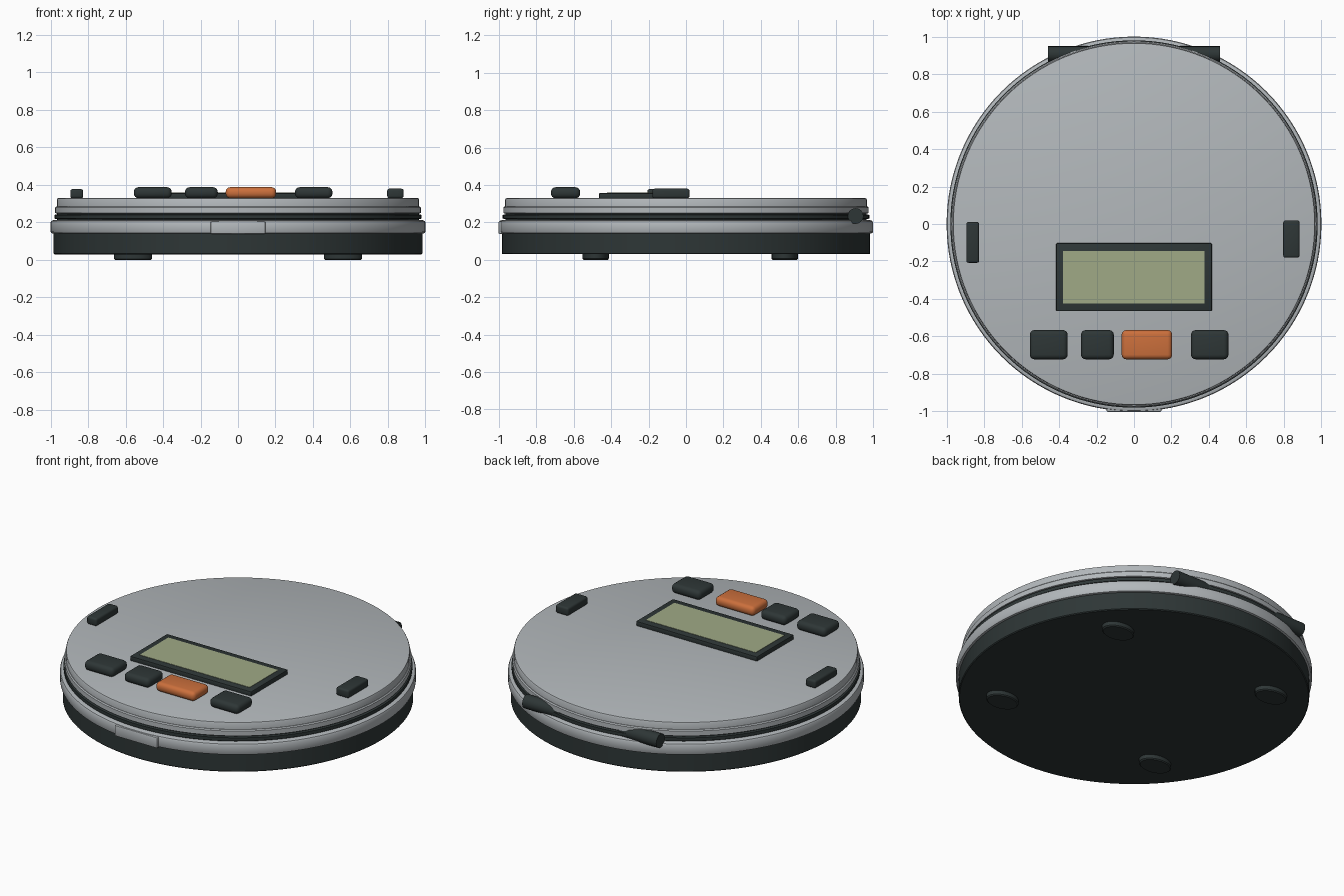
import bpy, bmesh, math

if "Cube" in bpy.data.objects:
    bpy.data.objects.remove(bpy.data.objects["Cube"])


def material(name, rgb):
    m = bpy.data.materials.new(name)
    m.diffuse_color = (*rgb, 1)
    m.use_nodes = True
    m.node_tree.nodes["Principled BSDF"].inputs["Base Color"].default_value = m.diffuse_color
    return m


SILVER = material("silver", (0.45, 0.48, 0.50))
DARK = material("charcoal", (0.027, 0.037, 0.037))
ORANGE = material("orange", (0.60, 0.16, 0.045))
GREEN = material("screen_green", (0.35, 0.40, 0.24))


def finish(name, bm, mat):
    bmesh.ops.recalc_face_normals(bm, faces=bm.faces)
    me = bpy.data.meshes.new(name)
    bm.to_mesh(me)
    bm.free()
    me.materials.append(mat)
    ob = bpy.data.objects.new(name, me)
    bpy.context.collection.objects.link(ob)
    bpy.ops.object.select_all(action='DESELECT')
    ob.select_set(True)
    bpy.context.view_layer.objects.active = ob
    bpy.ops.object.shade_smooth_by_angle(angle=math.radians(35))
    return ob


def lathe(name, profile, mat, n=128, centre=(0, 0), scale=(1, 1)):
    """Capped solid of revolution from (radius, z) points, bottom to top."""
    bm = bmesh.new()
    rings = [[bm.verts.new((centre[0] + scale[0] * r * math.cos(math.tau * i / n),
                            centre[1] + scale[1] * r * math.sin(math.tau * i / n), z))
              for i in range(n)] for r, z in profile]
    for a, b in zip(rings, rings[1:]):
        for i in range(n):
            j = (i + 1) % n
            bm.faces.new((a[i], a[j], b[j], b[i]))
    bm.faces.new(rings[0])
    bm.faces.new(rings[-1])
    return finish(name, bm, mat)


def box(name, x, y, z, mat, bevel=0.0, segments=4):
    """Box from (min, max) ranges with rounded edges."""
    bm = bmesh.new()
    bmesh.ops.create_cube(bm, size=1)
    for v in bm.verts:
        v.co = [(r[0] + r[1]) / 2 + c * (r[1] - r[0]) for c, r in zip(v.co, (x, y, z))]
    if bevel:
        bmesh.ops.bevel(bm, geom=bm.edges[:], offset=bevel, segments=segments,
                        profile=0.5, affect='EDGES')
    return finish(name, bm, mat)


# Round body, stacked from bottom to top
lathe("base", [(0.98, 0.03), (0.985, 0.035), (0.985, 0.15)], DARK)
lathe("rim_ring", [(0.985, 0.14), (0.996, 0.143), (1.0, 0.15), (1.0, 0.20),
                   (0.996, 0.208), (0.985, 0.212)], SILVER)
lathe("seam_band", [(0.965, 0.205), (0.965, 0.218), (0.98, 0.220),
                    (0.98, 0.240), (0.965, 0.243), (0.965, 0.25)], DARK)
lathe("lid_lower", [(0.965, 0.247), (0.976, 0.250), (0.976, 0.280), (0.970, 0.286)], SILVER)
lathe("lid", [(0.967, 0.28), (0.967, 0.322), (0.964, 0.328), (0.958, 0.33)], SILVER)

# Front latch
box("latch", (-0.147, 0.147), (-1.003, -0.95), (0.138, 0.206), SILVER, 0.008, 2)

# Display
box("display_bezel", (-0.415, 0.415), (-0.465, -0.102), (0.325, 0.357), DARK, 0.005, 2)
box("display_screen", (-0.378, 0.376), (-0.423, -0.143), (0.354, 0.359), GREEN)

# Control buttons
for i, (x0, x1, mat) in enumerate([(-0.556, -0.354, DARK), (-0.283, -0.108, DARK),
                                   (-0.066, 0.204, ORANGE), (0.304, 0.504, DARK)]):
    box(f"button_{i + 1}", (x0, x1), (-0.722, -0.566), (0.329, 0.388), mat, 0.025)

# Side buttons
box("side_button_left", (-0.895, -0.826), (-0.207, 0.011), (0.329, 0.378), DARK, 0.012, 3)
box("side_button_right", (0.796, 0.884), (-0.18, 0.019), (0.329, 0.380), DARK, 0.012, 3)

# Rear hinge barrels, mirrored left and right
for side, s in (("right", 1), ("left", -1)):
    bm = bmesh.new()
    bmesh.ops.create_cone(bm, cap_ends=True, segments=16, radius1=0.042, radius2=0.042,
                          depth=0.28)
    for v in bm.verts:
        v.co = (s * 0.32 + v.co.z, 0.907 + v.co.x, 0.234 + v.co.y)
    finish(f"hinge_{side}", bm, DARK)

# Oval feet
for s in (-1, 1):
    for y in (-0.483, 0.528):
        lathe("foot", [(0.93, 0.0), (1.0, 0.006), (1.0, 0.04)], DARK, n=32,
              centre=(s * 0.56, y), scale=(0.102, 0.07))
